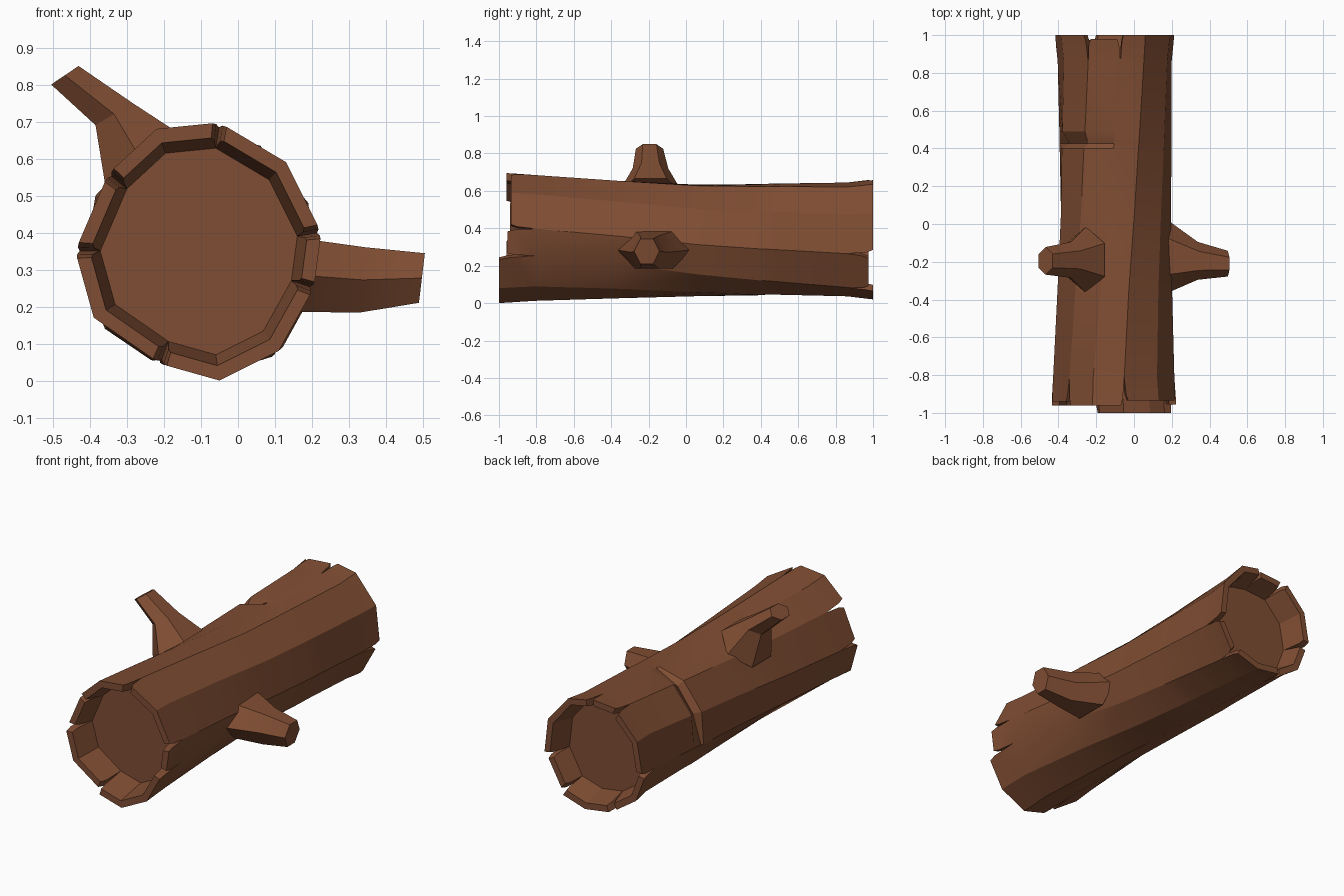
import bpy, bmesh, math
from mathutils import Vector

if "Cube" in bpy.data.objects:
    bpy.data.objects.remove(bpy.data.objects["Cube"])

bark = bpy.data.materials.new("brown bark")
bark.diffuse_color = (0.215, 0.075, 0.033, 1)
bark.use_nodes = True
bark.node_tree.nodes["Principled BSDF"].inputs["Base Color"].default_value = bark.diffuse_color

# (x, z) outlines of the flared log ends, counter-clockwise, slightly twisted from front to back
FRONT = [(0.225, 0.40), (0.13, 0.59), (-0.05, 0.697), (-0.22, 0.68), (-0.35, 0.56), (-0.44, 0.35),
         (-0.39, 0.17), (-0.21, 0.045), (-0.05, 0.0), (0.11, 0.08), (0.205, 0.25)]
BACK = [(0.215, 0.26), (0.19, 0.48), (0.06, 0.635), (-0.07, 0.66), (-0.25, 0.645), (-0.385, 0.5),
        (-0.42, 0.3), (-0.36, 0.14), (-0.22, 0.045), (-0.05, 0.02), (0.11, 0.07)]
N = len(FRONT)


def scaled(pts, s, c=(-0.1, 0.35), dz=0.0):
    return [(c[0] + (x - c[0]) * s, c[1] + (z - c[1]) * s + dz) for x, z in pts]


def blend(t, s, dz=0.0):
    return scaled([(a[0] + (b[0] - a[0]) * t, a[1] + (b[1] - a[1]) * t)
                   for a, b in zip(FRONT, BACK)], s, dz=dz)


def at(pts, t):
    i = math.floor(t)
    f = t - i
    a, b = pts[i % N], pts[(i + 1) % N]
    return a[0] + (b[0] - a[0]) * f, a[1] + (b[1] - a[1]) * f


def ring(bm, pts, y):
    return [bm.verts.new((x, y, z)) for x, z in pts]


def bridge(bm, a, b):
    n = len(a)
    for i in range(n):
        bm.faces.new((a[i], a[(i + 1) % n], b[(i + 1) % n], b[i]))


def finish(bm, name):
    bmesh.ops.remove_doubles(bm, verts=bm.verts, dist=0.0005)
    bmesh.ops.recalc_face_normals(bm, faces=bm.faces)
    me = bpy.data.meshes.new(name)
    bm.to_mesh(me)
    bm.free()
    me.materials.append(bark)
    ob = bpy.data.objects.new(name, me)
    bpy.context.collection.objects.link(ob)
    bpy.ops.object.select_all(action='DESELECT')
    ob.select_set(True)
    bpy.context.view_layer.objects.active = ob
    bpy.ops.object.shade_smooth_by_angle(angle=math.radians(24))


def splintered_end(bm, tip, base, y_base, planks):
    """Recessed cap surrounded by planks of bark (start, end, y) split by narrow cracks."""
    tip_in, base_in = scaled(tip, 0.885), scaled(base, 0.83)
    bm.faces.new(ring(bm, base_in, y_base))
    for t0, t1, y_tip in planks:
        rows = []
        for f, inset in ((0, 0), (0.75, 0.05), (1, 0.11)):
            y = y_base + (y_tip - y_base) * f
            ts = [t0 + inset] + list(range(t0 + 1, t1)) + [t1 - inset]
            row = []
            for p, q in ((base, tip), (base_in, tip_in)):
                side = []
                for t in ts:
                    a, b = at(p, t), at(q, t)
                    side.append(bm.verts.new((a[0] + (b[0] - a[0]) * f, y, a[1] + (b[1] - a[1]) * f)))
                row.append(side)
            rows.append(row[0] + row[1][::-1])
        bridge(bm, rows[0], rows[1])
        bridge(bm, rows[1], rows[2])
        m = len(rows[2])
        for i in range(m // 2 - 1):
            r = rows[2]
            bm.faces.new((r[i], r[i + 1], r[m - 2 - i], r[m - 1 - i]))


# Trunk: lofted bark with a wedge-shaped crack on the upper left
bm = bmesh.new()
base_f, base_b = blend(0, 0.965), blend(1, 0.95)


def notched(pts):
    out = list(pts)
    for i, s in ((4, 0.87), (5, 0.86)):
        out[i] = scaled([pts[i]], s)[0]
    return out


sections = [(base_f, -0.81), (blend(0.25, 0.935, -0.007), -0.35), (blend(0.55, 0.925, -0.012), 0.06),
            (blend(0.74, 0.94, -0.01), 0.40), (notched(blend(0.76, 0.94, -0.008)), 0.425),
            (blend(0.8, 0.94, -0.006), 0.49), (base_b, 0.86)]
loops = [ring(bm, p, y) for p, y in sections]
for a, b in zip(loops, loops[1:]):
    bridge(bm, a, b)
splintered_end(bm, FRONT, base_f, -0.81, [(0, 2, -0.935), (2, 4, -0.96), (4, 5, -0.94),
                                          (5, 7, -0.96), (7, 10, -1.0), (10, 11, -0.955)])
splintered_end(bm, BACK, base_b, 0.86, [(0, 3, 1.0), (3, 4, 0.98), (4, 6, 1.0),
                                        (6, 8, 0.975), (8, 10, 1.0), (10, 11, 0.975)])
finish(bm, "hollow_trunk")


# Branch stubs: tapered six-sided lofts; section = centre, half height vector (x, z), half width in y
def branch(name, secs):
    bm = bmesh.new()
    loops = []
    for c, (ux, uz), w in secs:
        loops.append([bm.verts.new(Vector(c) + Vector((ux, 0, uz)) * math.sin(k * math.pi / 3) / 0.866
                                   + Vector((0, w * math.cos(k * math.pi / 3), 0))) for k in range(6)])
    for a, b in zip(loops, loops[1:]):
        bridge(bm, a, b)
    bm.faces.new(loops[0])
    bm.faces.new(loops[-1])
    finish(bm, name)


branch("right_branch", [((0.165, -0.17, 0.285), (0.0, 0.1), 0.2),
                        ((0.338, -0.195, 0.272), (0.007, 0.088), 0.1),
                        ((0.497, -0.21, 0.277), (0.008, 0.067), 0.068)])
branch("upper_left_branch", [((-0.255, -0.19, 0.585), (0.1, 0.08), 0.175),
                             ((-0.335, -0.19, 0.72), (0.05, 0.03), 0.095),
                             ((-0.468, -0.195, 0.825), (0.037, 0.025), 0.073)])
